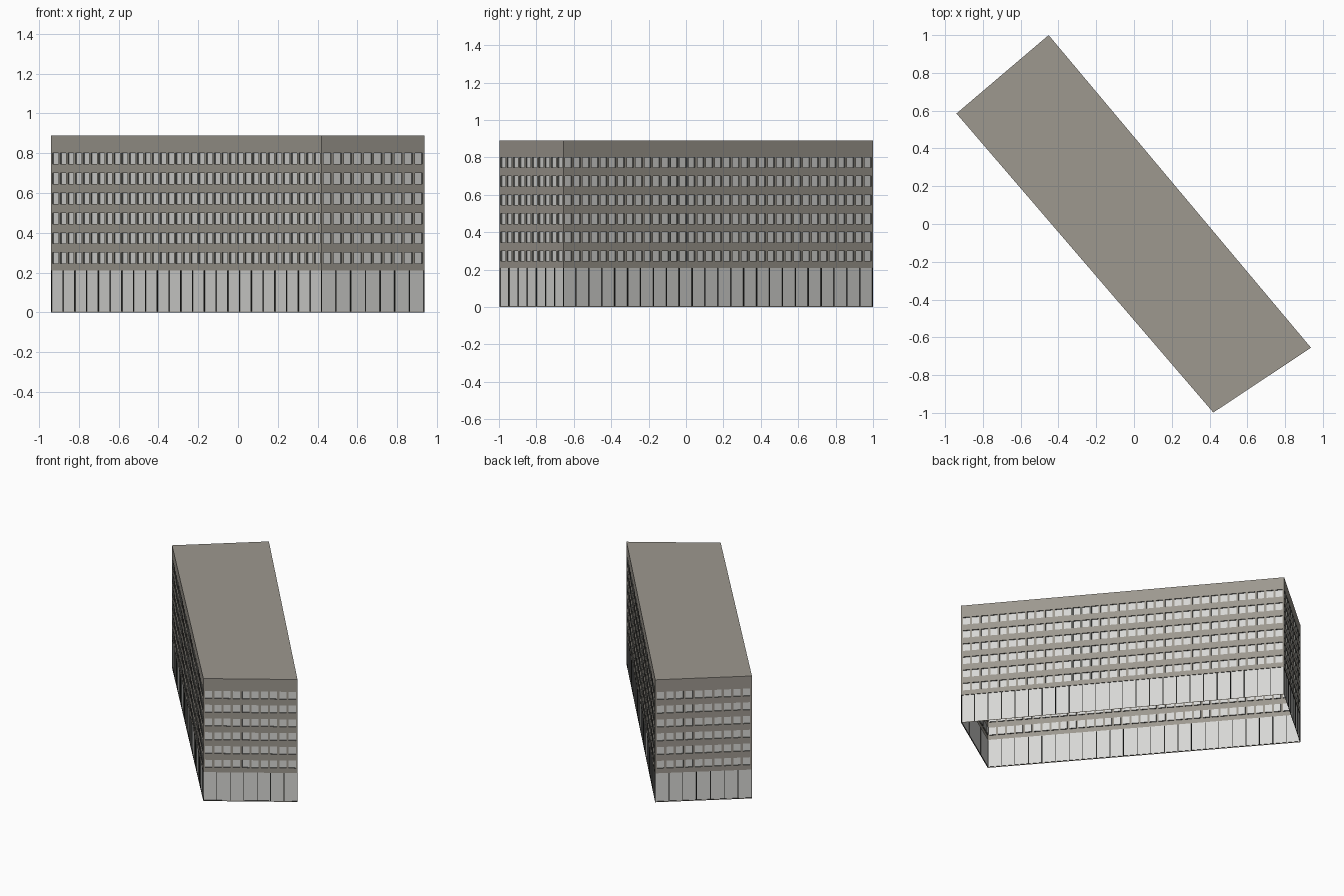
import bpy
from mathutils import Vector

if "Cube" in bpy.data.objects:
    bpy.data.objects.remove(bpy.data.objects["Cube"])

HEIGHT = 0.89
GROUND_TOP = 0.21
CORNERS = [Vector(p) for p in ((-0.94, 0.585), (0.42, -0.998), (0.937, -0.655), (-0.452, 1.0))]
WINDOW_BOTTOMS = [0.245 + 0.1 * i for i in range(6)]
WINDOW_HEIGHT = 0.055


def material(name, rgb):
    def lin(c):
        c /= 255
        return c / 12.92 if c <= 0.04045 else ((c + 0.055) / 1.055) ** 2.4
    m = bpy.data.materials.new(name)
    m.diffuse_color = (*[lin(c) for c in rgb], 1)
    m.use_nodes = True
    m.node_tree.nodes["Principled BSDF"].inputs["Base Color"].default_value = m.diffuse_color
    return m


STONE = material("warm grey stone", (157, 152, 143))
GLASS = material("pale glass", (215, 215, 212))
REVEAL = material("dark reveal", (104, 105, 101))
FRAME = material("black frame", (42, 43, 41))

parts = {}


def add_face(part, mat, points):
    parts.setdefault(part, (mat, []))[1].append(points)


class Wall:
    """Flat wall from p to q; points are (distance along, height, depth inward)."""

    def __init__(self, p, q):
        self.p, self.length = p, (q - p).length
        self.dir = (q - p).normalized()
        self.inward = Vector((-self.dir.y, self.dir.x))

    def face(self, part, mat, pts):
        out = []
        for u, z, d in pts:
            xy = self.p + self.dir * u + self.inward * d
            out.append((xy.x, xy.y, z))
        add_face(part, mat, out)

    def panel(self, part, mat, u0, u1, z0, z1, d=0.0):
        self.face(part, mat, [(u0, z0, d), (u1, z0, d), (u1, z1, d), (u0, z1, d)])

    def pocket(self, glass, reveal, mat, u0, u1, z0, z1, d):
        """Recessed pane with its four reveals."""
        self.panel(glass, GLASS, u0, u1, z0, z1, d)
        self.face(reveal, mat, [(u0, z0, 0), (u0, z0, d), (u0, z1, d), (u0, z1, 0)])
        self.face(reveal, mat, [(u1, z0, d), (u1, z0, 0), (u1, z1, 0), (u1, z1, d)])
        self.face(reveal, mat, [(u0, z0, 0), (u1, z0, 0), (u1, z0, d), (u0, z0, d)])
        self.face(reveal, mat, [(u0, z1, d), (u1, z1, d), (u1, z1, 0), (u0, z1, 0)])

    def window_row(self, count, z0, z1, dark_piers=()):
        margin = 0.004
        pitch = (self.length - 2 * margin) / count
        edge = 0.0
        for i in range(count):
            u0 = margin + pitch * (i + 0.12)
            u1 = margin + pitch * (i + 0.88)
            if i in dark_piers:
                self.panel("dark_piers", REVEAL, edge, u0, z0, z1)
            else:
                self.panel("stone_piers", STONE, edge, u0, z0, z1)
            self.pocket("upper_windows", "window_reveals", REVEAL, u0, u1, z0, z1, 0.008)
            edge = u1
        self.panel("stone_piers", STONE, edge, self.length, z0, z1)

    def shopfront(self, count, z0, z1):
        half = 0.0025
        pitch = self.length / count
        edge = 0.0
        for i in range(count):
            u0 = pitch * i + (0.004 if i == 0 else half)
            u1 = pitch * (i + 1) - (0.004 if i == count - 1 else half)
            self.panel("ground_mullions", FRAME, edge, u0, z0, z1)
            self.pocket("ground_glazing", "ground_reveals", FRAME, u0, u1, z0, z1, 0.004)
            edge = u1
        self.panel("ground_mullions", FRAME, edge, self.length, z0, z1)


# Four facades: alternating long and short sides
for i, bays in enumerate((23, 7, 24, 7)):
    wall = Wall(CORNERS[i], CORNERS[(i + 1) % 4])
    is_long = i % 2 == 0
    # Plinth and glazed ground floor
    wall.panel("plinth", STONE, 0, wall.length, 0, 0.005)
    wall.shopfront(bays, 0.005, GROUND_TOP)
    # Stone bands alternating with window rows
    z = GROUND_TOP
    for bottom in WINDOW_BOTTOMS:
        top = bottom + WINDOW_HEIGHT
        wall.panel("stone_bands", STONE, 0, wall.length, z, bottom)
        wall.window_row(35 if is_long else 10, bottom, top,
                        (12, 13, 14) if i == 2 else ())
        z = top
    wall.panel("stone_bands", STONE, 0, wall.length, z, HEIGHT)

# Flat roof
add_face("roof", STONE, [(c.x, c.y, HEIGHT) for c in CORNERS])

# Turn the collected faces into one object per part
for name, (mat, faces) in parts.items():
    verts = [p for f in faces for p in f]
    index, n = [], 0
    for f in faces:
        index.append(tuple(range(n, n + len(f))))
        n += len(f)
    mesh = bpy.data.meshes.new(name)
    mesh.from_pydata(verts, [], index)
    mesh.materials.append(mat)
    mesh.update()
    bpy.context.collection.objects.link(bpy.data.objects.new(name, mesh))
